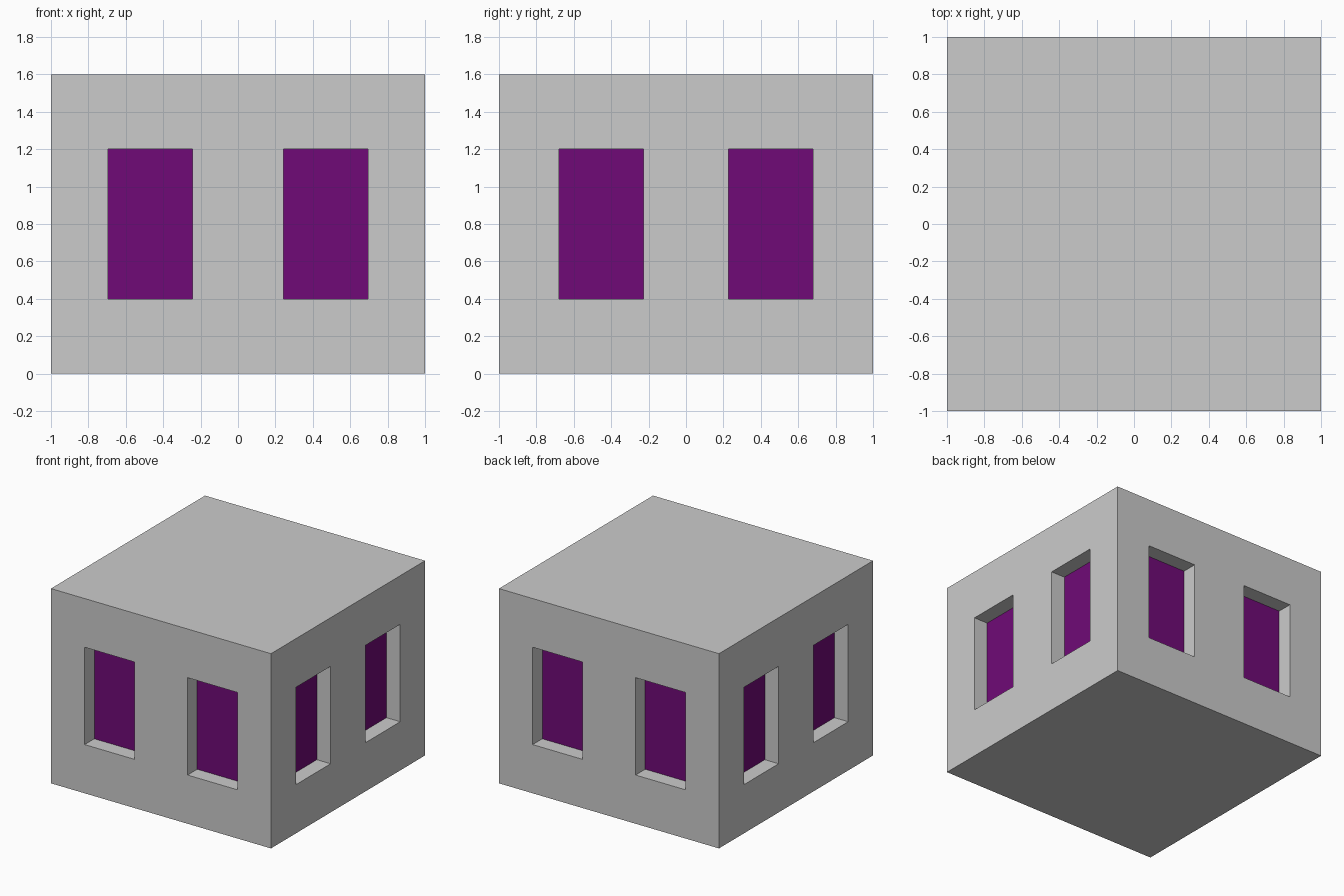
import bpy
import math
from mathutils import Matrix

if "Cube" in bpy.data.objects:
    bpy.data.objects.remove(bpy.data.objects["Cube"])

HEIGHT = 1.6
WIN_W, WIN_H, WIN_Z = 0.452, 0.8, 0.8
RECESS = 0.125      # outer wall to pane
PANE_T = 0.03       # pane thickness

purple = bpy.data.materials.new("purple_glass")
purple.diffuse_color = (0.162, 0.003, 0.184, 1)
purple.use_nodes = True
purple.node_tree.nodes["Principled BSDF"].inputs["Base Color"].default_value = purple.diffuse_color


def box(name, size, matrix):
    bpy.ops.mesh.primitive_cube_add(size=1)
    ob = bpy.context.object
    ob.name = name
    ob.data.transform(matrix @ Matrix.Diagonal((*size, 1)))
    return ob


# Solid building block
building = box("building_walls", (2, 2, HEIGHT), Matrix.Translation((0, 0, HEIGHT / 2)))

# Two recessed windows per side; the sides are turned copies of the front
sides = (("front", 0, 0.468), ("right", 90, 0.452), ("back", 180, 0.468), ("left", 270, 0.452))
cut_depth = RECESS + PANE_T
for side, angle, offset in sides:
    turn = Matrix.Rotation(math.radians(angle), 4, 'Z')
    for label, sign in (("a", -1), ("b", 1)):
        # Opening cut into the wall
        cutter = box("window_cutter", (WIN_W, cut_depth + 0.2, WIN_H),
                     turn @ Matrix.Translation((sign * offset, -1 + (cut_depth - 0.2) / 2, WIN_Z)))
        cutter.hide_render = True
        mod = building.modifiers.new("window_opening", 'BOOLEAN')
        mod.operation = 'DIFFERENCE'
        mod.solver = 'EXACT'
        mod.object = cutter
        bpy.context.view_layer.objects.active = building
        bpy.ops.object.modifier_apply(modifier=mod.name)
        bpy.data.objects.remove(cutter, do_unlink=True)
        # Coloured pane at the back of the opening
        pane = box(f"{side}_window_pane_{label}", (WIN_W, PANE_T, WIN_H),
                   turn @ Matrix.Translation((sign * offset, -1 + RECESS + PANE_T / 2, WIN_Z)))
        pane.data.materials.append(purple)
